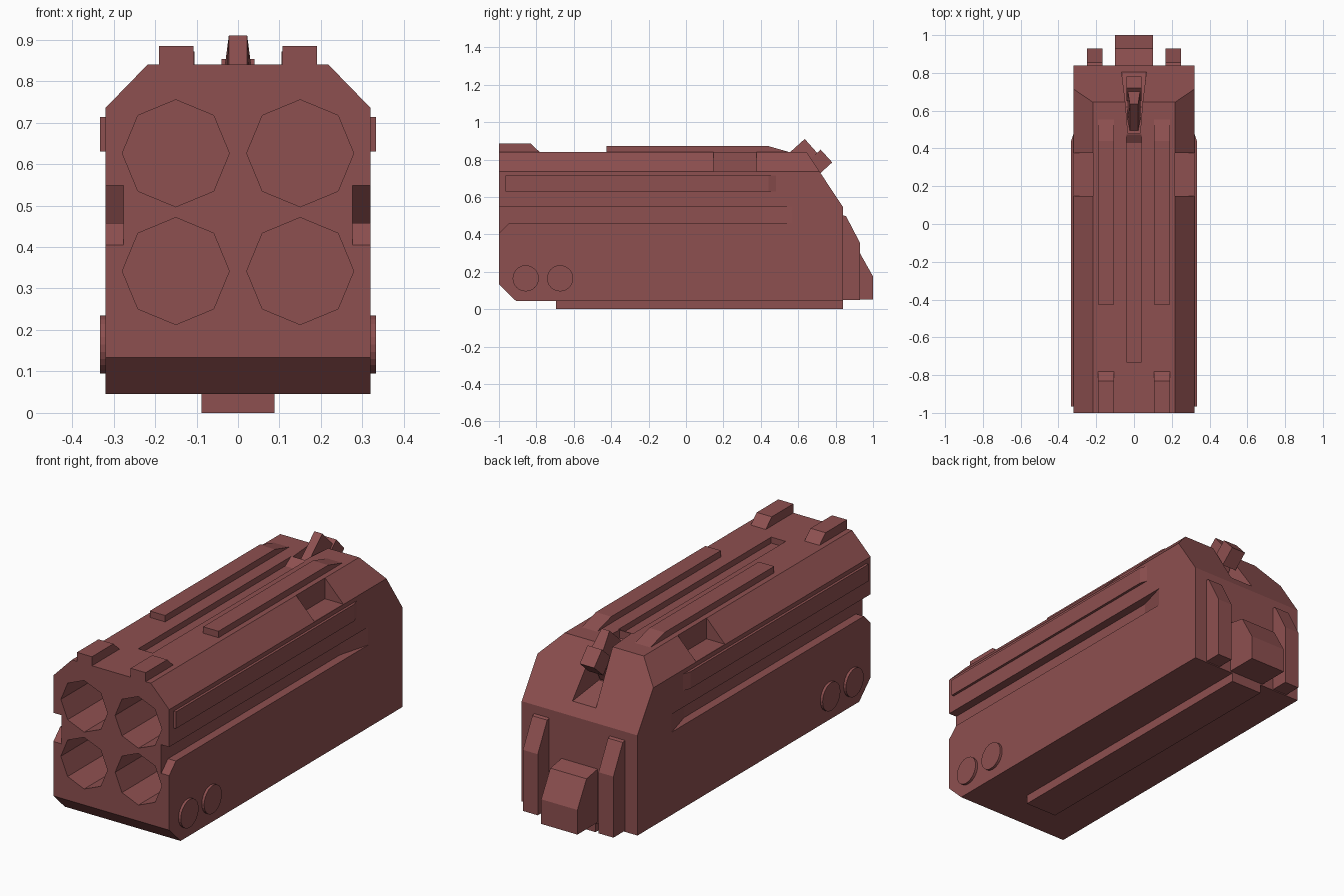
import bpy, bmesh, math

if "Cube" in bpy.data.objects:
    bpy.data.objects.remove(bpy.data.objects["Cube"])

paint = bpy.data.materials.new("dull_red")
paint.diffuse_color = (0.27, 0.08, 0.08, 1)
paint.use_nodes = True
paint.node_tree.nodes["Principled BSDF"].inputs["Base Color"].default_value = paint.diffuse_color


def prism(name, pts, lo, hi, axis="x", mirror=False):
    """Extrude a 2D profile along an axis; optionally mirror a copy across x = 0."""
    place = {"x": lambda a, b, t: (t, a, b),
             "y": lambda a, b, t: (a, t, b),
             "z": lambda a, b, t: (a, b, t)}[axis]
    bm = bmesh.new()
    for s in ((1, -1) if mirror else (1,)):
        rings = []
        for t in (lo, hi):
            ring = []
            for a, b in pts:
                x, y, z = place(a, b, t)
                ring.append(bm.verts.new((s * x, y, z)))
            rings.append(ring)
            bm.faces.new(ring)
        n = len(pts)
        for i in range(n):
            j = (i + 1) % n
            bm.faces.new((rings[0][i], rings[0][j], rings[1][j], rings[1][i]))
    bmesh.ops.recalc_face_normals(bm, faces=bm.faces)
    mesh = bpy.data.meshes.new(name)
    bm.to_mesh(mesh)
    bm.free()
    mesh.materials.append(paint)
    obj = bpy.data.objects.new(name, mesh)
    bpy.context.collection.objects.link(obj)
    return obj


def rect(a0, a1, b0, b1):
    return [(a0, b0), (a1, b0), (a1, b1), (a0, b1)]


def ngon(a, b, r, n):
    return [(a + r * math.cos(math.tau * i / n), b + r * math.sin(math.tau * i / n)) for i in range(n)]


def boolean(obj, cutter, op="DIFFERENCE"):
    mod = obj.modifiers.new("cut", "BOOLEAN")
    mod.object, mod.operation, mod.solver = cutter, op, "EXACT"
    cutter.hide_render = True
    bpy.context.view_layer.objects.active = obj
    bpy.ops.object.modifier_apply(modifier=mod.name)
    bpy.data.objects.remove(cutter)


# Main housing: side profile intersected with the chamfered front profile
body = prism("housing", [(-1, 0.133), (-0.91, 0.045), (0.84, 0.045), (0.84, 0.545),
                         (0.645, 0.84), (-1, 0.84)], -0.32, 0.32)
boolean(body, prism("front_outline", [(-0.32, -0.1), (0.32, -0.1), (0.32, 0.735), (0.218, 0.84),
                                      (0.218, 0.9), (-0.218, 0.9), (-0.218, 0.84), (-0.32, 0.735)],
                    -1.2, 1.2, "y"), "INTERSECT")

# Four octagonal launch tubes
for z in (0.626, 0.342):
    boolean(body, prism("tube_cutter", ngon(0.15, z, 0.129, 8), -1.1, 0.2, "y", True))

# Side grooves with ramped rear ends and a bevelled front lip
boolean(body, prism("groove_cutter", [(0.276, -1.1), (0.276, 0.41), (0.32, 0.57), (0.4, 0.86), (0.4, -1.1)],
                    0.458, 0.548, "z", True))
boolean(body, prism("lip_cutter", [(-1.02, 0.385), (-0.94, 0.465), (-0.94, 0.52), (-1.02, 0.52)],
                    0.276, 0.4, "x", True))

# Notches in the top chamfers
boolean(body, prism("notch_cutter", rect(0.217, 0.4, 0.736, 0.9), 0.148, 0.376, "y", True))

# Centre channel on top and the flared latch slot on the rear slope
boolean(body, prism("channel_cutter", [(-0.73, 0.9), (-0.73, 0.81), (0.43, 0.81), (0.475, 0.84), (0.475, 0.9)],
                    -0.04, 0.04))
slot = prism("slot_cutter", [(0.48, 0.95), (0.48, 0.80), (0.62, 0.64), (0.80, 0.60), (0.9, 0.60), (0.9, 0.95)],
             -0.065, 0.065)
for v in slot.data.vertices:
    v.co.x *= min(1, max(0.5, 0.5 + (v.co.y - 0.48) * 1.6))
boolean(body, slot)

# Latch lever, narrower at its tip, and its rear catch
lever = prism("latch_lever", [(0.49, 0.78), (0.635, 0.91), (0.715, 0.82), (0.63, 0.65), (0.55, 0.71)], -0.034, 0.034)
for v in lever.data.vertices:
    if v.co.z > 0.9 or v.co.y < 0.5:
        v.co.x *= 0.65
prism("latch_catch", [(0.65, 0.79), (0.72, 0.853), (0.782, 0.785), (0.71, 0.72)], -0.04, 0.04)

# Raised rails and front blocks on top
prism("top_rails", [(-0.425, 0.82), (-0.425, 0.872), (0.44, 0.872), (0.56, 0.838), (0.56, 0.82)],
      0.105, 0.19, "x", True)
prism("front_blocks", [(-1, 0.83), (-1, 0.885), (-0.83, 0.885), (-0.78, 0.838), (-0.78, 0.83)],
      0.107, 0.19, "x", True)

# Side strips and round bosses
prism("side_strips", [(0.31, -0.965), (0.333, -0.965), (0.333, 0.44), (0.32, 0.48), (0.31, 0.48)],
      0.63, 0.714, "z", True)
for y in (-0.857, -0.673):
    prism("side_boss", ngon(y, 0.165, 0.07, 24), 0.31, 0.333, "x", True)

# Rear ribs and centre block
prism("rear_ribs", [(0.83, 0.05), (0.93, 0.05), (0.93, 0.355), (0.856, 0.497), (0.83, 0.505)],
      0.168, 0.25, "x", True)
prism("rear_block", [(0.83, 0.052), (1, 0.052), (1, 0.175), (0.928, 0.303), (0.83, 0.32)], -0.1, 0.1)

# Mounting rail underneath
prism("bottom_rail", rect(-0.695, 0.84, 0, 0.055), -0.088, 0.088)
